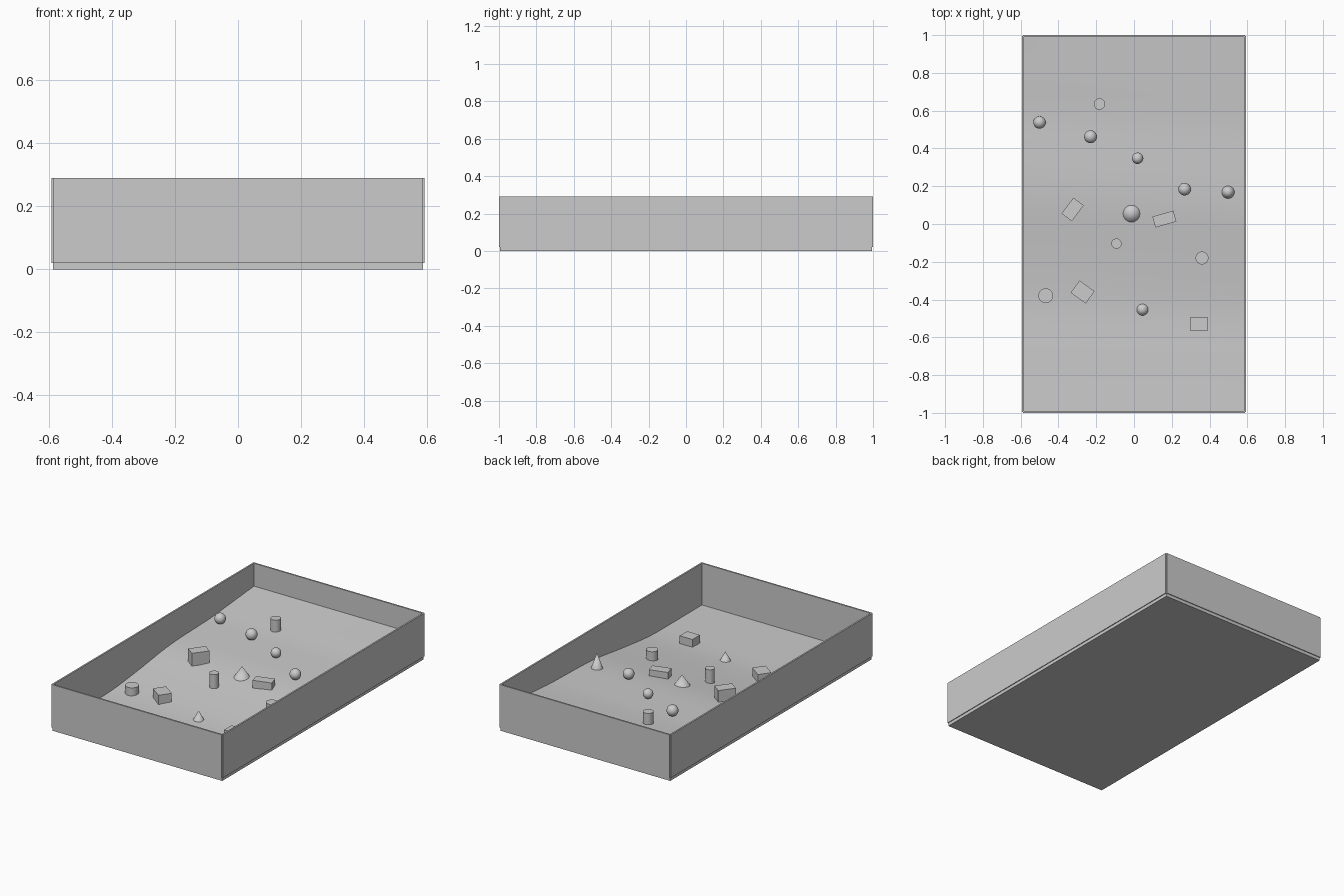
import bpy, bmesh
from math import radians, pi
from mathutils import Matrix, Vector

if "Cube" in bpy.data.objects:
    bpy.data.objects.remove(bpy.data.objects["Cube"], do_unlink=True)

grey = bpy.data.materials.new("plain_grey")
grey.use_nodes = True
colour = (0.6, 0.6, 0.6, 1)
grey.diffuse_color = colour
grey.node_tree.nodes["Principled BSDF"].inputs["Base Color"].default_value = colour

HALF_X, HALF_Y, WALL = 0.5875, 0.995, 0.01
BASE, RIM = 0.02, 0.29


def finish(name, bm, smooth=False):
    mesh = bpy.data.meshes.new(name)
    bm.to_mesh(mesh)
    bm.free()
    mesh.materials.append(grey)
    obj = bpy.data.objects.new(name, mesh)
    bpy.context.collection.objects.link(obj)
    if smooth:
        bpy.ops.object.select_all(action='DESELECT')
        obj.select_set(True)
        bpy.context.view_layer.objects.active = obj
        bpy.ops.object.shade_smooth_by_angle(angle=radians(40))
    return obj


def box(name, x, y, sx, sy, low, high, turn=0):
    bm = bmesh.new()
    place = (Matrix.Translation((x, y, (low + high) / 2))
             @ Matrix.Rotation(radians(turn), 4, 'Z')
             @ Matrix.Diagonal((sx, sy, high - low, 1)))
    bmesh.ops.create_cube(bm, size=1, matrix=place)
    return finish(name, bm)


def tapered(name, x, y, bottom, top, low, high):
    bm = bmesh.new()
    bmesh.ops.create_cone(bm, cap_ends=True, segments=32, radius1=bottom, radius2=top,
                          depth=high - low, matrix=Matrix.Translation((x, y, (low + high) / 2)))
    return finish(name, bm, True)


def ball(name, x, y, z, r):
    bm = bmesh.new()
    bmesh.ops.create_uvsphere(bm, u_segments=32, v_segments=16, radius=r,
                              matrix=Matrix.Translation((x, y, z)))
    return finish(name, bm, True)


# Ground height along the length, smoothly interpolated
PROFILE = [(-1.1, .03), (-.7, .029), (-.45, .032), (-.18, .059), (.06, .09),
           (.2, .101), (.4, .107), (.55, .112), (.75, .128), (1.1, .156)]


def ground(x, y):
    y += 0.06 * x * (1 - y * y)
    for i in range(len(PROFILE) - 1):
        (a, ha), (b, hb) = PROFILE[i], PROFILE[i + 1]
        if y <= b:
            before = PROFILE[max(i - 1, 0)]
            after = PROFILE[min(i + 2, len(PROFILE) - 1)]
            ma = (hb - before[1]) / (b - before[0]) * (b - a)
            mb = (after[1] - ha) / (after[0] - a) * (b - a)
            t = (y - a) / (b - a)
            return (ha * (1 + 2 * t) * (1 - t) ** 2 + ma * t * (1 - t) ** 2
                    + hb * t * t * (3 - 2 * t) + mb * t * t * (t - 1))
    return PROFILE[-1][1]


# Tray: base plate and four thin walls
box("base_plate", 0, 0, 2 * HALF_X, 2 * HALF_Y, 0, BASE)
for side, name in ((1, "left"), (-1, "right")):
    box(name + "_wall", side * HALF_X, 0, WALL, 2 * HALF_Y, BASE, RIM)
for side, name in ((1, "back"), (-1, "front")):
    box(name + "_wall", 0, side * HALF_Y, 2 * HALF_X, WALL, BASE, RIM)

# Rolling ground surface
bm = bmesh.new()
bmesh.ops.create_grid(bm, x_segments=40, y_segments=80, size=1)
for v in bm.verts:
    v.co.x *= HALF_X - WALL / 2
    v.co.y *= HALF_Y - WALL / 2
    v.co.z = ground(v.co.x, v.co.y)
finish("terrain", bm, True)

# Blocks: x, y, length, width, top, height, turn
blocks = [(-.325, .077, .105, .068, .167, .08, 53), (.161, .026, .115, .06, .13, .06, 16),
          (-.272, -.36, .098, .08, .091, .065, -36), (.344, -.529, .088, .074, .079, .052, 0)]
for i, (x, y, sx, sy, top, h, turn) in enumerate(blocks):
    box(f"block_{i + 1}", x, y, sx, sy, top - h, top, turn)

# Pillars: x, y, radius, top, height
pillars = [(-.183, .635, .03, .19, .075), (-.093, -.104, .027, .155, .088),
           (-.467, -.38, .039, .083, .052), (.36, -.18, .034, .121, .065)]
for i, (x, y, r, top, h) in enumerate(pillars):
    tapered(f"pillar_{i + 1}", x, y, r, r, top - h, top)

# Cones: x, y, radius, apex, height
cones = [(-.013, .058, .048, .154, .07), (.045, -.453, .031, .087, .056),
         (.498, .169, .034, .197, .098)]
for i, (x, y, r, top, h) in enumerate(cones):
    tapered(f"cone_{i + 1}", x, y, r, 0, top - h, top)

# Balls: x, y, centre height, radius
balls = [(-.5, .538, .14, .033), (-.23, .462, .142, .034),
         (.019, .348, .137, .03), (.268, .184, .132, .033)]
for i, (x, y, z, r) in enumerate(balls):
    ball(f"ball_{i + 1}", x, y, z, r)
